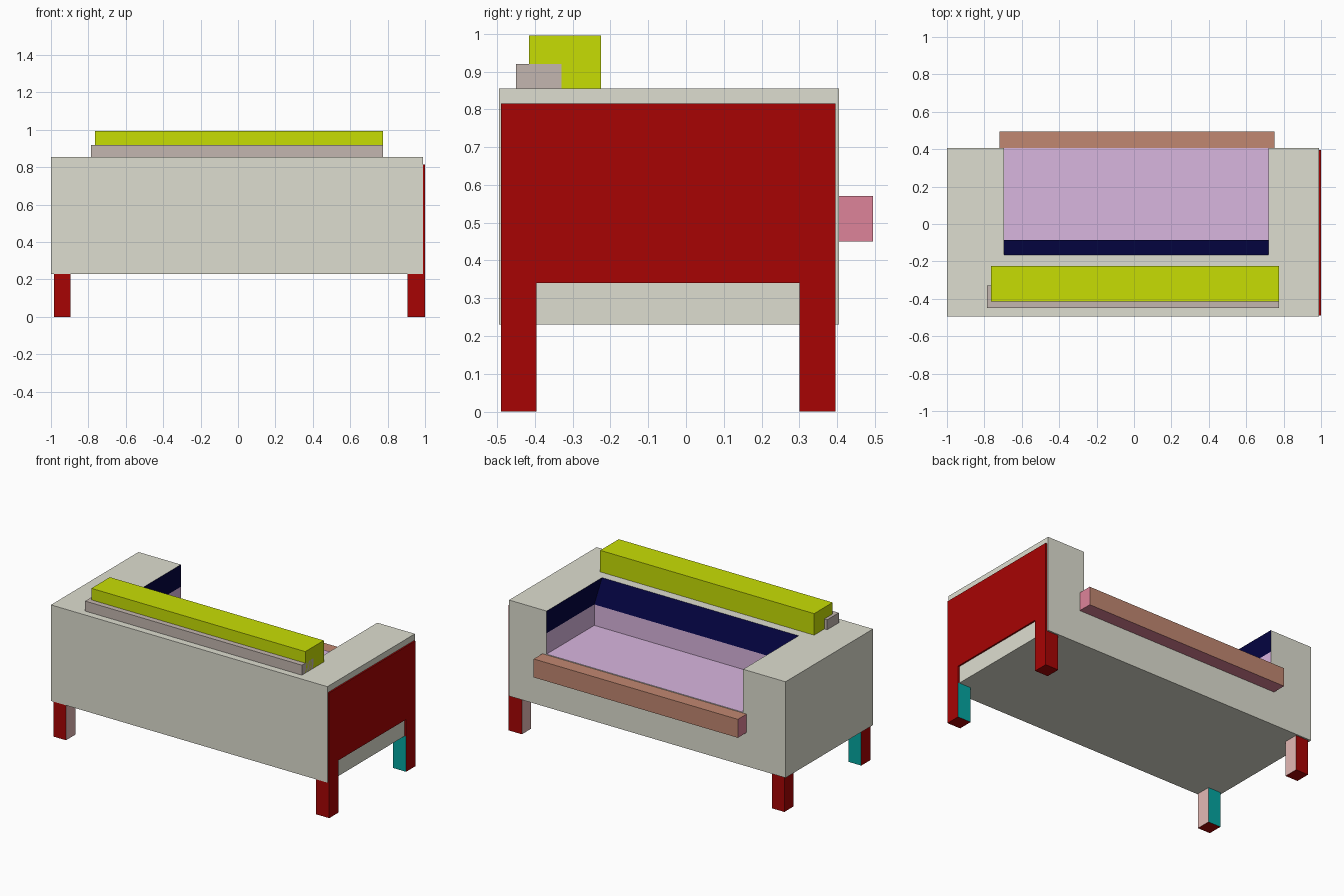
import bpy, bmesh

if "Cube" in bpy.data.objects:
    bpy.data.objects.remove(bpy.data.objects["Cube"])


def mat(name, r, g, b):
    m = bpy.data.materials.new(name)
    m.diffuse_color = [(c / 255) ** 2.2 for c in (r, g, b)] + [1]
    m.use_nodes = True
    m.node_tree.nodes["Principled BSDF"].inputs["Base Color"].default_value = m.diffuse_color
    return m


CREAM = mat("cream", 221, 221, 207)
NAVY = mat("navy", 11, 11, 66)
LILAC = mat("lilac", 216, 180, 222)
RED = mat("red", 166, 12, 12)
TEAL = mat("teal", 12, 165, 160)
PINK = mat("pale pink", 228, 184, 180)
YELLOW = mat("yellow", 198, 221, 12)
TAUPE = mat("taupe", 194, 181, 174)
BROWN = mat("brown", 192, 134, 112)
ROSE = mat("rose", 221, 130, 152)


def finish(bm, name, mats):
    bmesh.ops.recalc_face_normals(bm, faces=bm.faces)
    me = bpy.data.meshes.new(name)
    bm.to_mesh(me)
    bm.free()
    for m in mats:
        me.materials.append(m)
    ob = bpy.data.objects.new(name, me)
    bpy.context.collection.objects.link(ob)
    return ob


def box(name, x, y, z, mats, pick=lambda n: 0):
    """Box from ranges; pick(normal) chooses the material slot of each face."""
    bm = bmesh.new()
    bmesh.ops.create_cube(bm, size=1)
    for v in bm.verts:
        v.co = [r[0] if c < 0 else r[1] for c, r in zip(v.co, (x, y, z))]
    bm.normal_update()
    for f in bm.faces:
        f.material_index = pick(f.normal)
    return finish(bm, name, mats)


# Body: block with a seat well that is open towards +y
X0, X1, Y0, Y1, Z0, Z1 = -1.0, 0.99, -0.495, 0.405, 0.23, 0.855
well = [(-0.165, Z1), (-0.085, 0.711), (-0.085, 0.575),
        (Y1, 0.575), (Y1, 0.711), (Y1, Z1)]
bm = bmesh.new()
a, b = [[bm.verts.new((x, y, z)) for y, z in well] for x in (-0.695, 0.72)]
l, r = [[bm.verts.new((x, y, z)) for y, z in
         ((Y0, Z0), (Y1, Z0), (Y1, Z1), (Y0, Z1))] for x in (X0, X1)]


def face(verts, slot=0):
    bm.faces.new(verts).material_index = slot


face(l)
face(r)
face([l[0], l[3], r[3], r[0]])                                  # front
face([l[0], l[1], r[1], r[0]])                                  # underside
face([l[3], l[2], a[5], a[0], b[0], b[5], r[2], r[3]])          # top rim
face([l[1], l[2], a[5], a[4], a[3], b[3], b[4], b[5], r[2], r[1]])
for i, slot in ((0, 1), (1, 2), (2, 2)):                        # well back and floor
    face([a[i], a[i + 1], b[i + 1], b[i]], slot)
for s in (a, b):                                                # well sides
    face([s[0], s[1], s[4], s[5]], 1)
    face([s[1], s[2], s[3], s[4]], 2)
finish(bm, "sofa_body", [CREAM, NAVY, LILAC])

# Legs: red outside, teal and pink on the inward faces
for sx, side, x in ((-1, "left", (-0.985, -0.895)), (1, "right", (0.905, 1.0))):
    for sy, end, y in ((-1, "front", (-0.49, -0.395)), (1, "rear", (0.30, 0.395))):
        box(f"{end}_{side}_leg", x, y, (0, Z0), [RED, TEAL, PINK],
            lambda n: 1 if n.y * sy < -0.5 else 2 if n.x * sx < -0.5 else 0)

# Side panel whose ends run down into the right legs
bm = bmesh.new()
outline = [(-0.49, Z0), (-0.395, Z0), (-0.395, 0.34), (0.30, 0.34),
           (0.30, Z0), (0.395, Z0), (0.395, 0.815), (-0.49, 0.815)]
f = bm.faces.new([bm.verts.new((X1, y, z)) for y, z in outline])
ext = bmesh.ops.extrude_face_region(bm, geom=[f], use_keep_orig=True)
for v in ext["geom"]:
    if isinstance(v, bmesh.types.BMVert):
        v.co.x = 1.0
finish(bm, "side_panel", [RED])

# Seat edge bar and back rails
box("seat_edge", (-0.72, 0.75), (Y1, 0.495), (0.45, 0.57), [BROWN, ROSE],
    lambda n: 1 if abs(n.x) > 0.5 or n.z < -0.5 else 0)
box("back_rail", (-0.785, 0.775), (-0.45, -0.33), (Z1, 0.92), [TAUPE])
box("back_cushion", (-0.765, 0.775), (-0.415, -0.225), (Z1, 0.995), [YELLOW])
